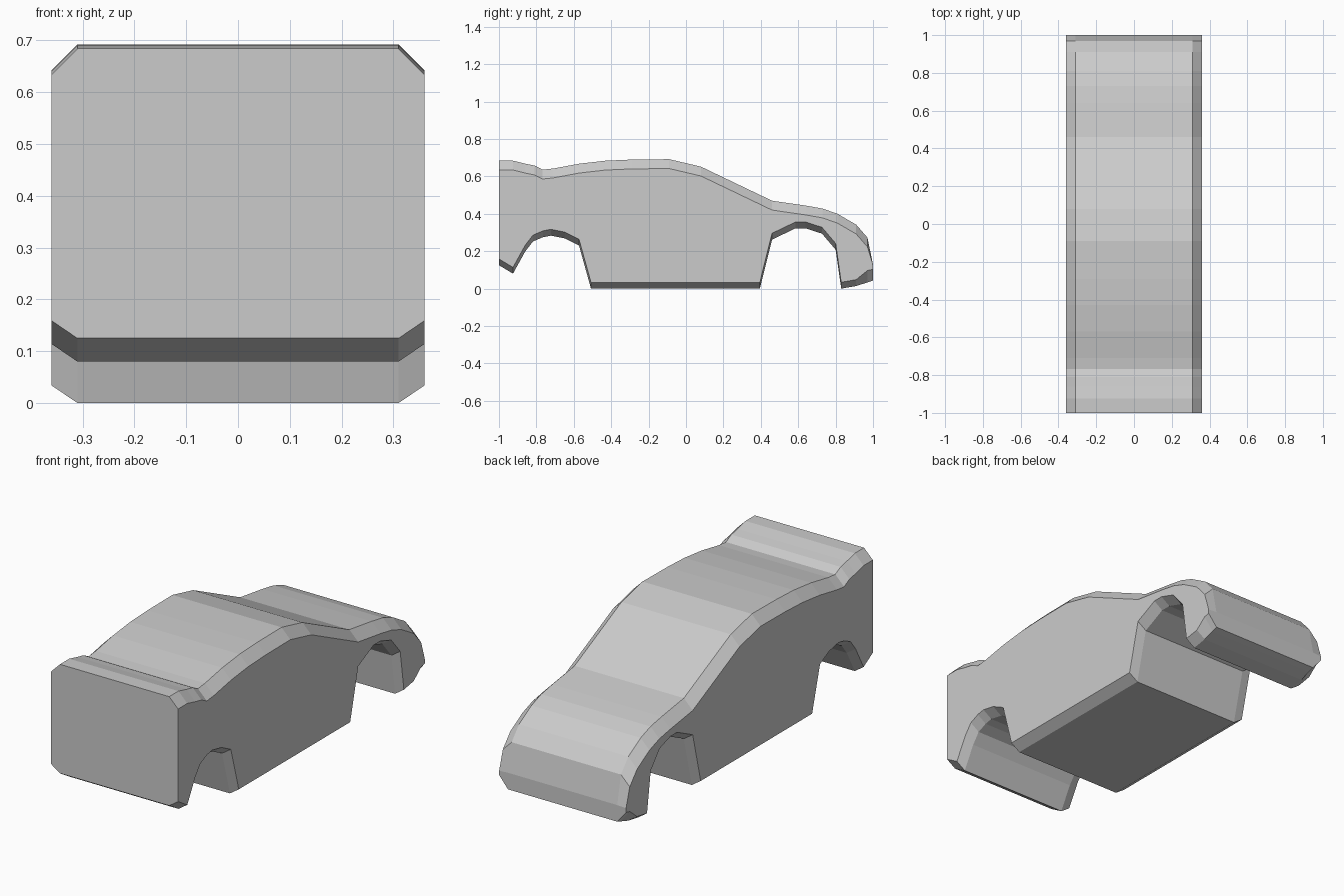
import bpy
import bmesh

if "Cube" in bpy.data.objects:
    bpy.data.objects.remove(bpy.data.objects["Cube"])

# Side profile as (y, z): roof line from tail to nose, then underside back to the tail
roof = [(-1, .684), (-.925, .684), (-.86, .668), (-.81, .658), (-.767, .636),
        (-.71, .642), (-.57, .668), (-.43, .684), (-.29, .69), (-.09, .692),
        (.08, .652), (.46, .47), (.64, .444), (.73, .428), (.81, .40),
        (.91, .342), (.97, .273)]
nose = [(1, .128), (1, .043), (.97, .033)]
underside = [(.91, .014), (.83, 0), (.80, .208), (.727, .294), (.64, .322),
             (.585, .322), (.46, .262), (.395, 0), (-.508, 0), (-.572, .23),
             (-.647, .268), (-.722, .283), (-.765, .275), (-.818, .252),
             (-.86, .198), (-.925, .08), (-1, .125)]
nose_side = [(1, .125), (1, .103), (.97, .097)]

centre = roof + nose + underside
# Flank outline: roof lowered and underside raised, which makes the edge chamfers
flank = ([(y, z - .05) for y, z in roof] + nose_side
         + [(y, z + .034) for y, z in underside])

bm = bmesh.new()


def loop(x, outline):
    return [bm.verts.new((x, y, z)) for y, z in outline]


# Skin between four cross-width outlines
loops = [loop(-.36, flank), loop(-.31, centre), loop(.31, centre), loop(.36, flank)]
n = len(centre)
for a, b in zip(loops, loops[1:]):
    for i in range(n):
        j = (i + 1) % n
        bm.faces.new((a[i], a[j], b[j], b[i]))

# Flat flanks
bm.faces.new(loops[0])
bm.faces.new(loops[-1][::-1])
bmesh.ops.recalc_face_normals(bm, faces=bm.faces)

mesh = bpy.data.meshes.new("car_body")
bm.to_mesh(mesh)
bm.free()
body = bpy.data.objects.new("car_body", mesh)
bpy.context.collection.objects.link(body)
